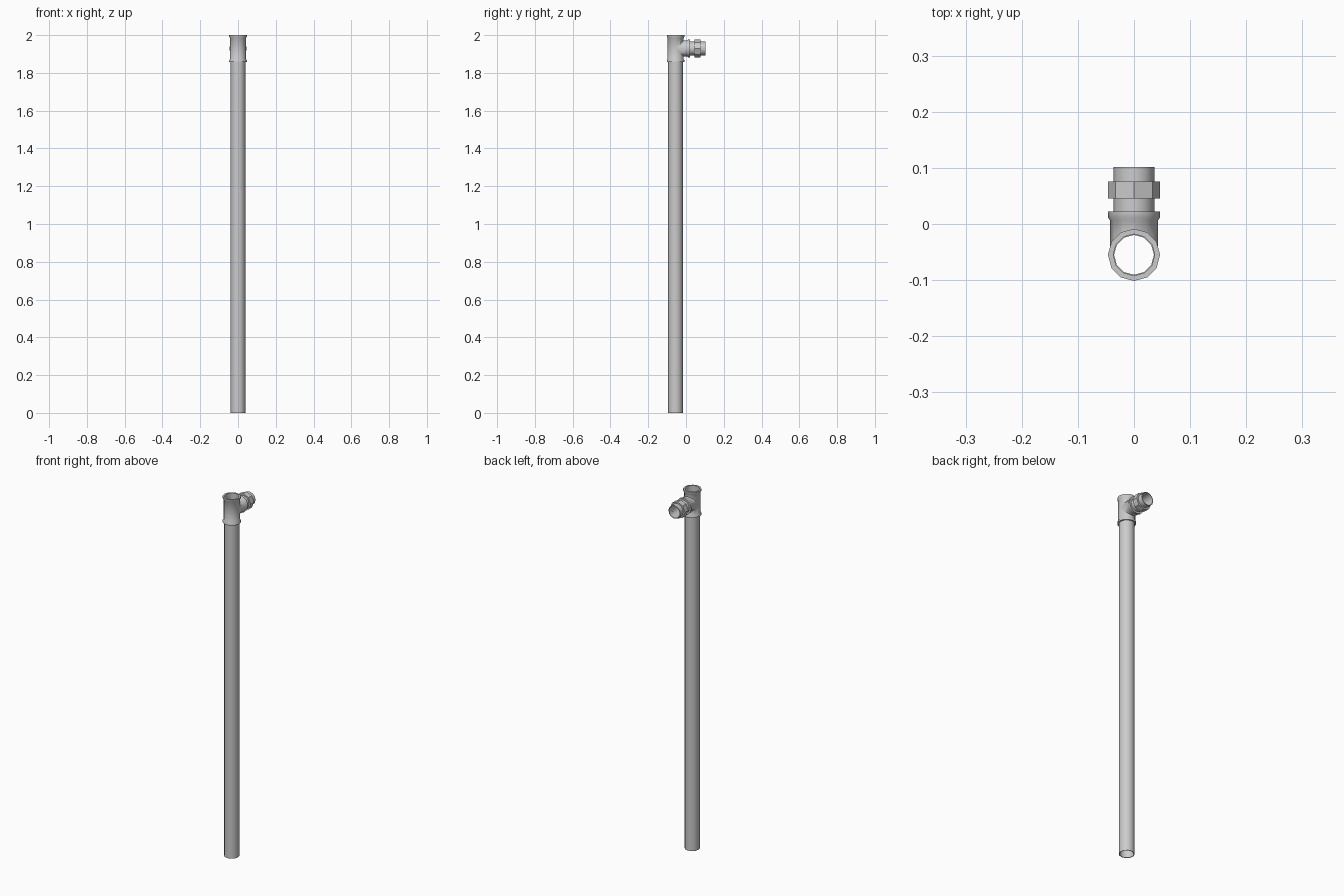
import bpy, math
from mathutils import Matrix

if "Cube" in bpy.data.objects:
    bpy.data.objects.remove(bpy.data.objects["Cube"])

PIPE_Y, TEE_Z = -0.055, 1.929
VERT = Matrix.Translation((0, PIPE_Y, 0))
# local z points along world +y, origin at y = 0 on the branch axis
BRANCH = Matrix.Translation((0, 0, TEE_Z)) @ Matrix.Rotation(-math.pi / 2, 4, 'X')


def lathe(name, profile, matrix, sides=12, ring=False):
    """Revolve (radius, height) points; ring closes the loop, otherwise ends are capped."""
    n, k = len(profile), sides
    verts = [matrix @ Matrix.Rotation(math.tau * i / k, 4, 'Z') @ Matrix.Translation((0, r, z))
             for r, z in profile for i in range(k)]
    verts = [m.to_translation() for m in verts]
    faces = []
    for j in range(n if ring else n - 1):
        a, b = j * k, (j + 1) % n * k
        faces += [(a + i, a + (i + 1) % k, b + (i + 1) % k, b + i) for i in range(k)]
    if not ring:
        faces += [tuple(reversed(range(k))), tuple(range((n - 1) * k, n * k))]
    me = bpy.data.meshes.new(name)
    me.from_pydata(verts, [], faces)
    ob = bpy.data.objects.new(name, me)
    bpy.context.collection.objects.link(ob)
    return ob


def tube(name, r_out, r_in, z0, z1, matrix, sides=12):
    return lathe(name, [(r_out, z0), (r_out, z1), (r_in, z1), (r_in, z0)], matrix, sides, True)


def boolean(ob, other, op):
    m = ob.modifiers.new(op.lower(), 'BOOLEAN')
    m.operation, m.object, m.solver = op, other, 'EXACT'
    bpy.context.view_layer.objects.active = ob
    bpy.ops.object.modifier_apply(modifier=m.name)
    bpy.data.objects.remove(other)


# long standing pipe
pipe = tube("standing_pipe", 0.039, 0.0355, 0, 1.88, VERT)

# tee fitting: beaded body joined with beaded branch, then bored out
body, bead = 0.0425, 0.0465
tee = lathe("tee_fitting", [(bead, 1.857), (bead, 1.866), (body, 1.873),
                            (body, 1.985), (bead, 1.991), (bead, 2.0)], VERT)
boolean(tee, lathe("branch", [(body, PIPE_Y), (body, 0.006), (bead, 0.012), (bead, 0.022)],
                   BRANCH), 'UNION')
boolean(tee, lathe("bore", [(0.037, 1.8), (0.037, 2.1)], VERT), 'DIFFERENCE')
boolean(tee, lathe("side_bore", [(0.0355, PIPE_Y), (0.0355, 0.1)], BRANCH), 'DIFFERENCE')

# short nipple on the branch with an eight-sided nut
nipple = tube("branch_nipple", 0.0367, 0.033, 0.0, 0.102, BRANCH)
nut = tube("nipple_nut", 0.0465, 0.035, 0.0455, 0.0755, BRANCH, 8)

# smooth the round parts, keep hard edges
for ob in (pipe, tee, nipple):
    bpy.ops.object.select_all(action='DESELECT')
    ob.select_set(True)
    bpy.context.view_layer.objects.active = ob
    bpy.ops.object.shade_smooth_by_angle(angle=math.radians(35))
